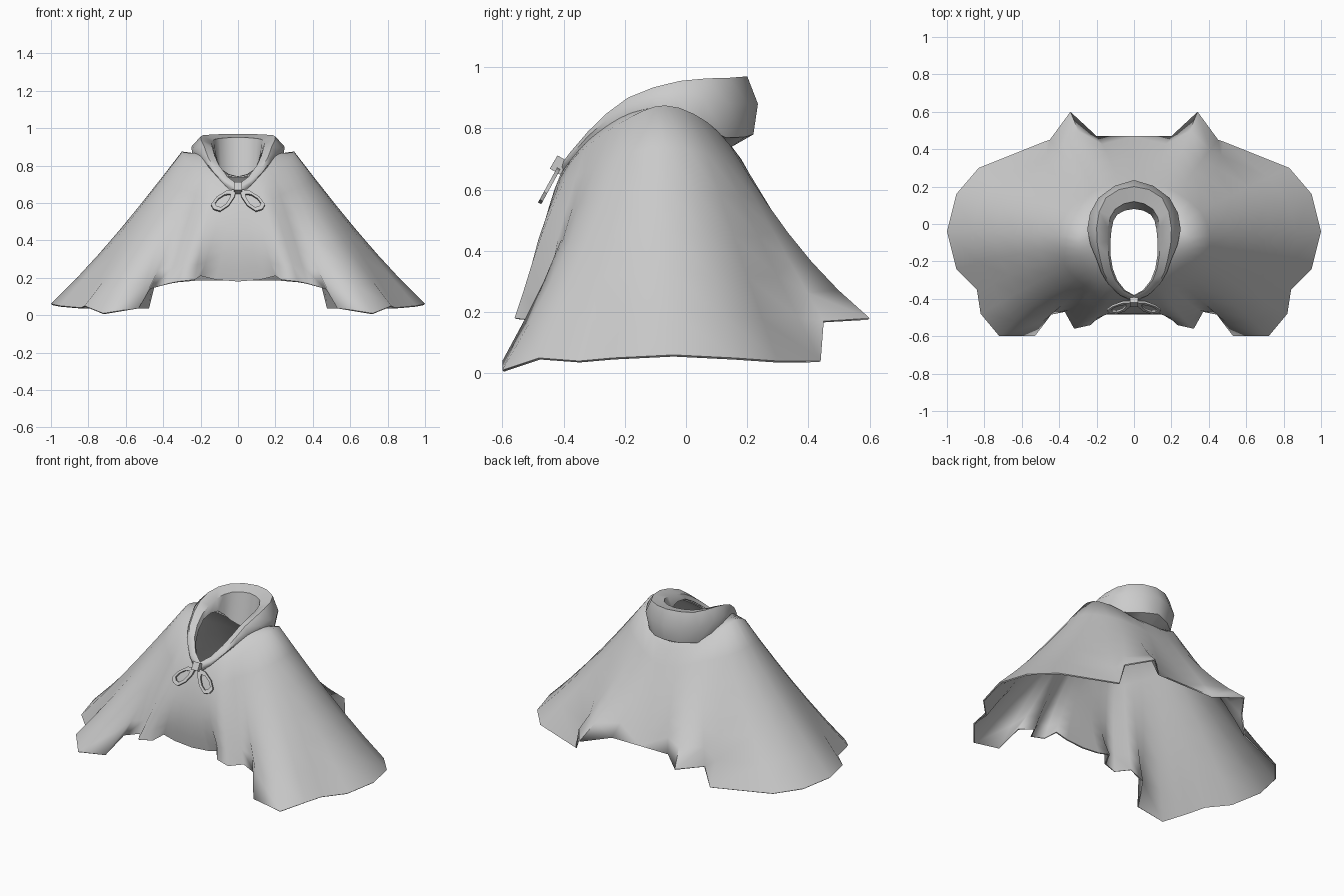
import bpy
import math
from mathutils import Vector

default_cube = bpy.data.objects.get("Cube")
if default_cube:
    bpy.data.objects.remove(default_cube, do_unlink=True)

cloth = bpy.data.materials.new("grey_cloth")
cloth.use_nodes = True
cloth.diffuse_color = (0.6, 0.6, 0.6, 1)
cloth.node_tree.nodes["Principled BSDF"].inputs["Base Color"].default_value = (0.6, 0.6, 0.6, 1)


def key_curve(keys, stops, u):
    """Smooth value at u of points placed at the given stops."""
    i = max(k for k in range(len(stops) - 1) if stops[k] <= u)
    f = (u - stops[i]) / (stops[i + 1] - stops[i])
    pts = [Vector(p) for p in keys]
    flip = Vector((-1, 1, 1))
    before = pts[i - 1] if i > 0 else pts[1] * flip
    after = pts[i + 2] if i + 2 < len(pts) else pts[-2] * flip
    a, b = pts[i], pts[i + 1]
    spline = (2 * a + (b - before) * f + (2 * before - 5 * a + 4 * b - after) * f ** 2
              + (3 * a - before - 3 * b + after) * f ** 3) / 2
    spline.x = max(spline.x, 0)
    return spline


def finish(obj, thickness, offset=-1, angle=50):
    """Mirror, thicken, colour and shade one half of a part."""
    obj.data.materials.append(cloth)
    mirror = obj.modifiers.new("mirror", 'MIRROR')
    mirror.merge_threshold = 0.002
    solid = obj.modifiers.new("thickness", 'SOLIDIFY')
    solid.thickness = thickness
    solid.offset = offset
    bpy.ops.object.select_all(action='DESELECT')
    obj.select_set(True)
    bpy.context.view_layer.objects.active = obj
    for name in ("mirror", "thickness"):
        bpy.ops.object.modifier_apply(modifier=name)
    bpy.ops.object.shade_smooth_by_angle(angle=math.radians(angle))


def loft(name, rings, thickness, offset=-1, angle=50):
    """Skin a list of rings that share one point count."""
    n = len(rings[0])
    verts = [p for ring in rings for p in ring]
    faces = [(r * n + c, (r + 1) * n + c, (r + 1) * n + c + 1, r * n + c + 1)
             for r in range(len(rings) - 1) for c in range(n - 1)]
    mesh = bpy.data.meshes.new(name)
    mesh.from_pydata(verts, [], faces)
    obj = bpy.data.objects.new(name, mesh)
    bpy.context.collection.objects.link(obj)
    finish(obj, thickness, offset, angle)
    return obj


# Hem of one half, from the front centre round the shoulder to the back centre
hem = [Vector(p) for p in (
    (0, -.47, .18), (.12, -.47, .19), (.2, -.47, .21), (.23, -.54, .19), (.32, -.56, .18),
    (.37, -.47, .17), (.47, -.49, .14), (.53, -.6, .04), (.72, -.6, .01), (.82, -.48, .05),
    (.84, -.35, .04), (.95, -.24, .05), (1, -.04, .06), (.95, .16, .05), (.83, .3, .04),
    (.48, .44, .04), (.45, .45, .17), (.34, .6, .18), (.2, .47, .19), (0, .47, .19))]
stops = [0, 4, 8, 12, 15, 19]
neck_keys = [(0, -.41, .65), (.13, -.32, .76), (.2, -.18, .85),
             (.23, -.04, .86), (.15, .09, .78), (0, .15, .74)]
yoke_keys = [(0, -.43, .6), (.16, -.36, .71), (.27, -.21, .82),
             (.3, -.07, .875), (.24, .07, .82), (0, .18, .7)]
columns = range(len(hem))
neck = [key_curve(neck_keys, stops, c) for c in columns]
yoke = [key_curve(yoke_keys, stops, c) for c in columns]

# The folds soften upward, so blend towards a relaxed copy of the hem
relaxed = hem[:]
for _ in range(3):
    relaxed = [relaxed[0]] + [(relaxed[c - 1] + 2 * relaxed[c] + relaxed[c + 1]) / 4
                              for c in columns[1:-1]] + [relaxed[-1]]
rows = [neck, yoke]
for step in range(1, 7):
    t = step / 6
    row = []
    for c in columns:
        target = relaxed[c].lerp(hem[c], t * t)
        point = yoke[c].lerp(target, t)
        if c < 5:
            point.y -= 0.03 * math.sin(math.pi * t)
        row.append(point)
    rows.append(row)
loft("cape", rows, 0.008, angle=70)

# Rolled collar, high and thick at the back, thin at the front opening
collar_keys = [
    [(0, -.38, .68), (.09, -.3, .77), (.125, -.17, .86), (.12, -.03, .86), (.09, .05, .78), (0, .08, .74)],
    [(0, -.385, .7), (.1, -.3, .8), (.135, -.17, .89), (.14, -.02, .93), (.1, .08, .945), (0, .12, .95)],
    [(0, -.41, .68), (.13, -.32, .79), (.18, -.19, .9), (.2, -.02, .955), (.15, .14, .965), (0, .2, .97)],
    [(0, -.415, .66), (.14, -.32, .775), (.2, -.19, .87), (.25, -.03, .9), (.19, .14, .88), (0, .235, .88)],
    [(0, -.41, .65), (.13, -.32, .76), (.2, -.18, .85), (.24, -.03, .84), (.17, .13, .77), (0, .22, .78)],
    neck_keys]
collar = [[key_curve(keys, range(6), c / 2) for c in range(11)] for keys in collar_keys]
loft("collar", collar, 0.006)

# Bow loops hanging from the knot: flat teardrop ribbons
teardrop = [(.008, .67), (.06, .665), (.115, .63), (.145, .59), (.13, .565),
            (.095, .555), (.05, .585), (.02, .63)]
teardrop.append(teardrop[0])
centre = (.088, .607)


def ribbon(scale, lift):
    """Teardrop outline scaled about its middle, leaning away from the chest."""
    pts = [(centre[0] + (x - centre[0]) * scale, centre[1] + (z - centre[1]) * scale) for x, z in teardrop]
    return [Vector((x, -.415 - (.67 - z) * .55 - lift, z)) for x, z in pts]


loft("bow_loops", [ribbon(1, 0), ribbon(.62, 0)], 0.012, offset=0, angle=30)

# Knot at the foot of the opening
bpy.ops.mesh.primitive_cube_add(size=1, location=(0, -.415, .68), rotation=(math.radians(-30), 0, 0))
knot = bpy.context.object
knot.name = "knot"
knot.scale = (.045, .04, .05)
knot.data.materials.append(cloth)
bevel = knot.modifiers.new("soft_edges", 'BEVEL')
bevel.width = .006
